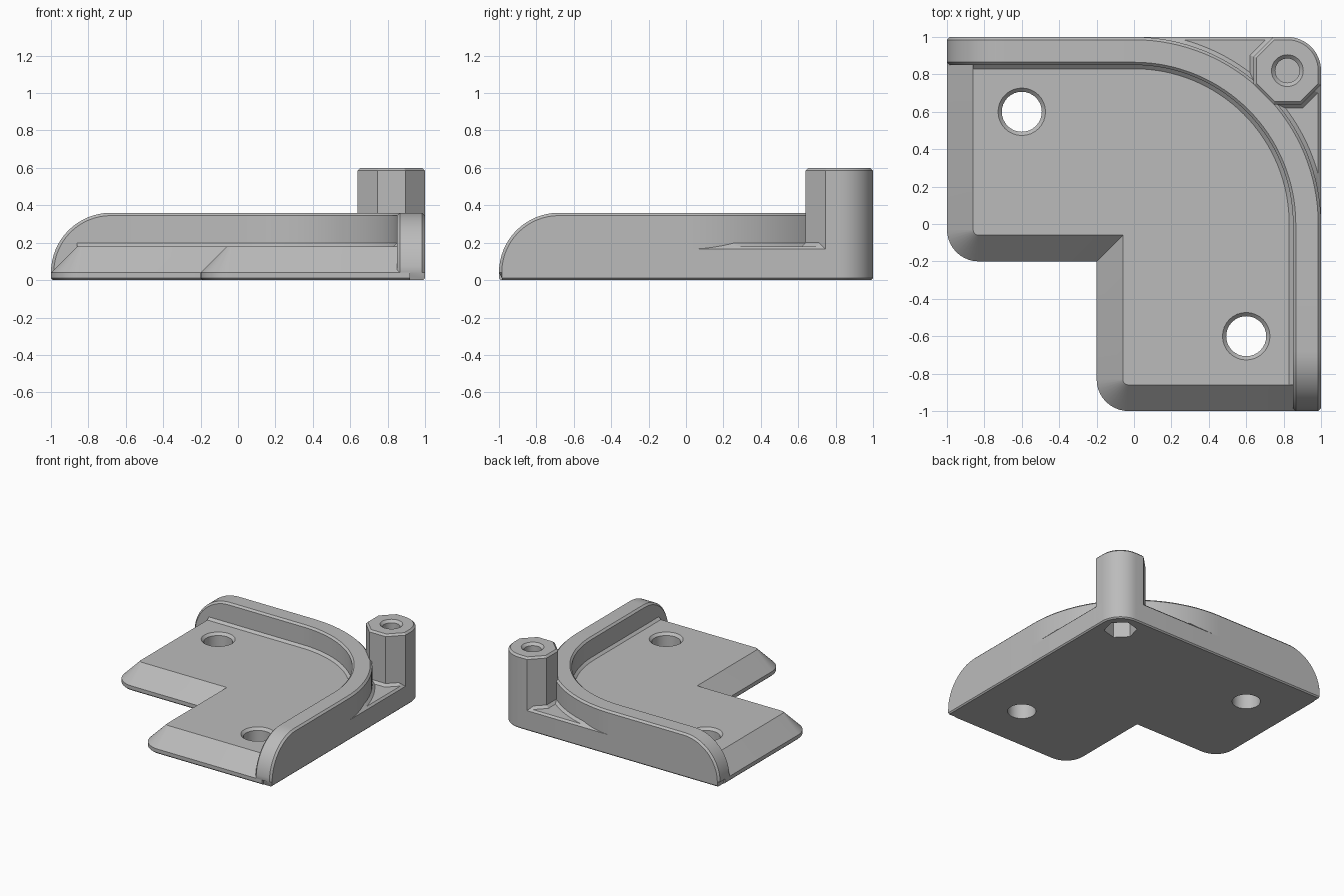
import bpy
import bmesh
from math import sin, cos, pi, radians

cube = bpy.data.objects.get("Cube")
if cube:
    bpy.data.objects.remove(cube, do_unlink=True)

gray = bpy.data.materials.new("plain gray")
gray.use_nodes = True
COLOR = (0.5, 0.5, 0.5, 1)
gray.diffuse_color = COLOR
gray.node_tree.nodes["Principled BSDF"].inputs["Base Color"].default_value = COLOR

CH = 0.015       # edge chamfer
FLOOR = 0.18     # plate thickness
TOP = 0.36       # wall height
BOSS = 0.82      # boss centre in x and y
BOSS_R = 0.18


def arc(cx, cy, r, a0, a1, n):
    angles = [radians(a0 + (a1 - a0) * i / n) for i in range(n + 1)]
    return [(cx + r * cos(a), cy + r * sin(a)) for a in angles]


def swap(points):
    """Mirror points across the diagonal x = y, keeping the path direction."""
    return [(p[1], p[0], *p[2:]) for p in reversed(points)]


def loft(name, rings):
    """Solid through a list of equal-length rings of 3D points."""
    bm = bmesh.new()
    loops = [[bm.verts.new(p) for p in ring] for ring in rings]
    n = len(loops[0])
    for a, b in zip(loops, loops[1:]):
        for i in range(n):
            j = (i + 1) % n
            bm.faces.new((a[i], a[j], b[j], b[i]))
    bm.faces.new(loops[0])
    bm.faces.new(loops[-1])
    bmesh.ops.recalc_face_normals(bm, faces=bm.faces)
    mesh = bpy.data.meshes.new(name)
    bm.to_mesh(mesh)
    bm.free()
    mesh.materials.append(gray)
    ob = bpy.data.objects.new(name, mesh)
    bpy.context.collection.objects.link(ob)
    return ob


def stack(name, outline, levels):
    """Loft an outline function through (z, inset) levels."""
    return loft(name, [[(x, y, z) for x, y in outline(d)] for z, d in levels])


def boolean(ob, cutter, operation="DIFFERENCE"):
    mod = ob.modifiers.new("cut", "BOOLEAN")
    mod.operation, mod.solver, mod.object = operation, "EXACT", cutter
    bpy.context.view_layer.update()
    graph = bpy.context.evaluated_depsgraph_get()
    mesh = bpy.data.meshes.new_from_object(ob.evaluated_get(graph))
    ob.modifiers.clear()
    ob.data = mesh


# L-shaped base plate with sloped free edges
def plate_outline(d):
    half = [(-1 + d, 0.92)] + arc(-0.83, -0.03, 0.17 - d, 180, 270, 10)
    inner = [(-0.2 + d, -0.2 + d)]
    return half + inner + swap(half) + arc(0, 0, 0.92, 0, 90, 24)


plate = stack("base_plate", plate_outline,
              [(0, 0.01), (0.01, 0), (0.04, 0), (FLOOR, 0.14)])

# Screw holes with a small countersink
for x, y in ((-0.6, 0.6), (0.6, -0.6)):
    cutter = stack("screw_hole_cutter", lambda r: arc(x, y, r, 0, 348.75, 31),
                   [(-0.1, 0.107), (FLOOR - 0.02, 0.107), (FLOOR + 0.02, 0.147)])
    boolean(plate, cutter)
    bpy.data.objects.remove(cutter, do_unlink=True)

# Curved wall with rounded ends
END_R = 0.32


def wall_section(place, s_top, z_top, s_side, z_side):
    section = [(0.99, s_side, 0), (1, s_side, 0.01), (1, s_side, z_side),
               (1 - CH, s_top, z_top), (0.85 + CH, s_top, z_top),
               (0.85, s_side, z_side), (0.85, s_side, 0)]
    return [place(r, s, z) for r, s, z in section]


def bend(angle):
    return lambda r, s, z: (r * cos(angle), r * sin(angle), z)


ends = []
for i in range(17):
    a = pi / 2 * i / 16
    pair = []
    for r in (END_R, END_R - CH):
        pair += [END_R - 1 - r * cos(a), TOP - END_R + r * sin(a)]
    ends.append(pair)
first = [wall_section(lambda r, s, z: (s, r, z), *e) for e in ends]
last = [wall_section(lambda r, s, z: (r, s, z), *e) for e in reversed(ends)]
curve = [wall_section(bend(pi / 2 * (1 - i / 32)), 0, TOP, 0, TOP - CH)
         for i in range(33)]
loft("curved_wall", first + curve + last)


# Small sloped seams running along the wall
def seam(name, r_wall, r_floor, start):
    section = [(r_wall, FLOOR - 0.03), (r_wall, FLOOR + 0.02),
               (r_floor, FLOOR), (r_floor, FLOOR - 0.03)]
    rings = [[bend(pi / 2 * (1 - i / 32))(r, 0, z) for r, z in section]
             for i in range(33)]
    if start:
        rings.insert(0, [(start, r, z) for r, z in section])
        rings.append([(r, start, z) for r, z in section])
    return loft(name, rings)


seam("inner_wall_seam", 0.852, 0.83, -0.86)
outer_seam = seam("outer_wall_seam", 0.998, 1.02, None)


# Corner block filling the area outside the wall curve
def corner_outline(radius):
    def outline(d):
        return ([(radius, 0), (1 - d, 0)]
                + arc(BOSS, BOSS, BOSS_R - d, 0, 90, 12)
                + [(0, 1 - d), (0, radius)]
                + arc(0, 0, radius, 88, 2, 24))
    return outline


block = stack("corner_block", corner_outline(0.95),
              [(0, 0.01), (0.01, 0), (FLOOR - CH, 0), (FLOOR, CH)])


# Boss: faceted inside, rounded on the outer corner
def boss_outline(d):
    r = BOSS_R - d
    facets = arc(BOSS, BOSS, r / cos(pi / 8), 112.5, 337.5, 5)
    return arc(BOSS, BOSS, r, 0, 90, 12) + facets


boss = stack("corner_boss", boss_outline,
             [(0, 0.01), (0.01, 0), (0.6 - CH, 0), (0.6, CH)])
boss_seam = stack("boss_seam", boss_outline,
                  [(FLOOR - 0.02, -0.02), (FLOOR, -0.02), (FLOOR + 0.02, 0)])

# Trim the seams to the chamfered rim of the corner block
rim = stack("rim_trim", corner_outline(0.5),
            [(0, 0), (FLOOR - CH, 0), (FLOOR - CH + 0.05, 0.05)])
for part in (outer_seam, boss_seam):
    boolean(part, rim, "INTERSECT")
bpy.data.objects.remove(rim, do_unlink=True)

# Bolt hole from above and hexagonal nut pocket from below
bolt = stack("bolt_cutter", lambda r: arc(BOSS, BOSS, r, 0, 348.75, 31),
             [(0.22, 0.065), (0.58, 0.065), (0.62, 0.105)])
pocket = stack("nut_cutter", lambda r: arc(BOSS, BOSS, r, -45, 255, 5),
               [(-0.1, 0.125), (0.2, 0.125)])
boolean(boss, bolt)
for part in (boss, block, boss_seam):
    boolean(part, pocket)
for cutter in (bolt, pocket):
    bpy.data.objects.remove(cutter, do_unlink=True)

# Smooth curved faces, keep chamfers crisp
bpy.ops.object.select_all(action="DESELECT")
for ob in bpy.context.collection.objects:
    if ob.type == "MESH" and gray.name in ob.data.materials:
        ob.select_set(True)
        bpy.context.view_layer.objects.active = ob
bpy.ops.object.shade_smooth_by_angle(angle=radians(30))
